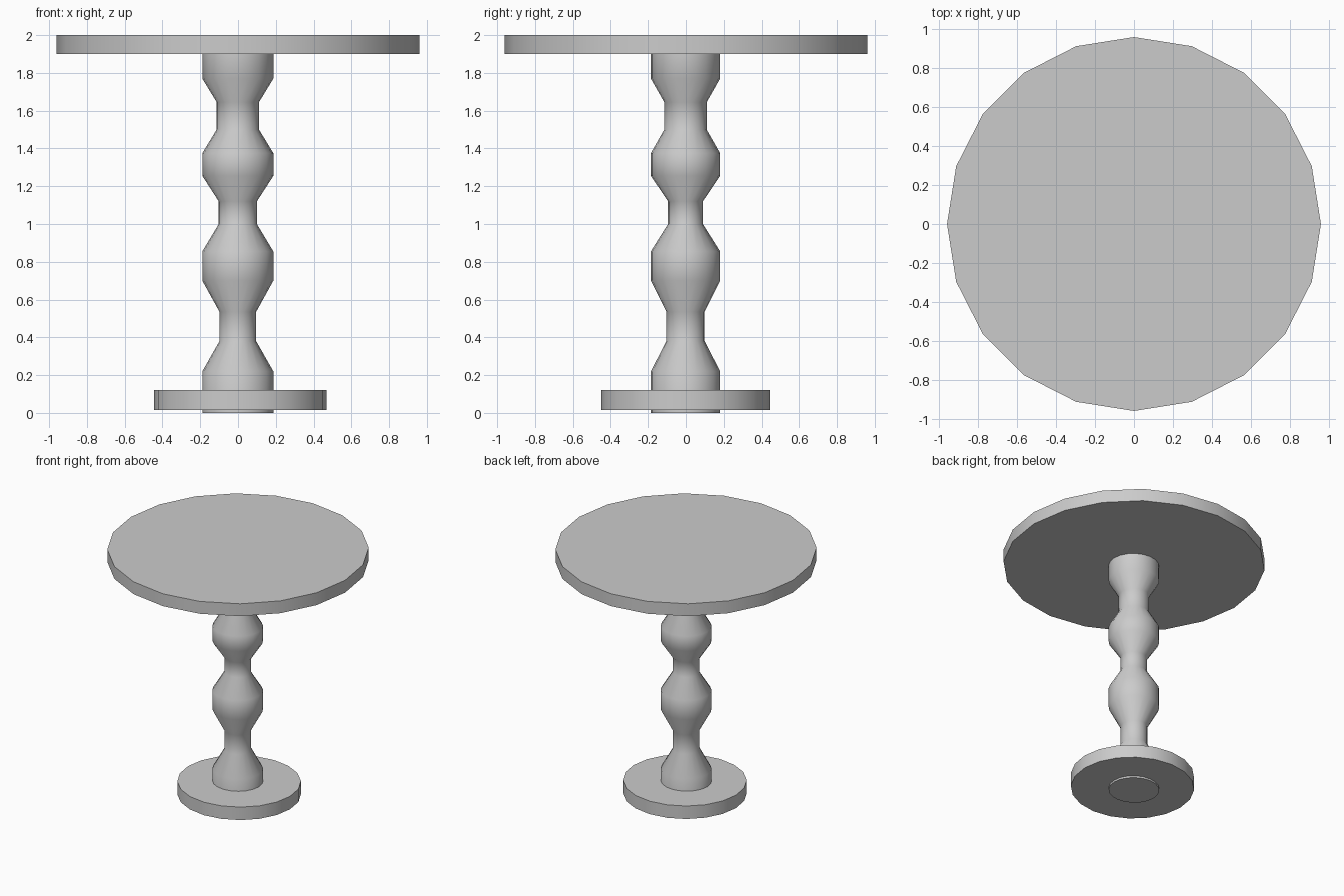
import bpy
import bmesh
from math import cos, sin, pi, radians

if "Cube" in bpy.data.objects:
    bpy.data.objects.remove(bpy.data.objects["Cube"])

SIDES = 20


def lathe(name, rings, cx=0.0, cy=0.0):
    """Stack elliptical rings (z, rx, ry) into a capped turned solid."""
    bm = bmesh.new()
    loops = []
    for z, rx, ry in rings:
        loops.append([bm.verts.new((cx + rx * cos(2 * pi * i / SIDES),
                                    cy + ry * sin(2 * pi * i / SIDES), z))
                      for i in range(SIDES)])
    for a, b in zip(loops, loops[1:]):
        for i in range(SIDES):
            j = (i + 1) % SIDES
            bm.faces.new((a[i], a[j], b[j], b[i]))
    bm.faces.new(loops[0][::-1])
    bm.faces.new(loops[-1])
    mesh = bpy.data.meshes.new(name)
    bm.to_mesh(mesh)
    bm.free()
    obj = bpy.data.objects.new(name, mesh)
    bpy.context.collection.objects.link(obj)
    bpy.ops.object.select_all(action='DESELECT')
    obj.select_set(True)
    bpy.context.view_layer.objects.active = obj
    bpy.ops.object.shade_smooth_by_angle(angle=radians(40))
    return obj


# Round table top
lathe("table_top", [(1.9, 0.96, 0.96), (2.0, 0.96, 0.96)])

# Foot disc, slightly raised off the floor
lathe("foot_disc", [(0.015, 0.457, 0.448), (0.12, 0.457, 0.448)], 0.012, -0.003)

# Turned post: wide bulges alternating with narrow necks
W = (0.188, 0.183)
profile = [(0.0, *W), (0.22, *W),
           (0.38, 0.097, 0.101), (0.535, 0.097, 0.101),
           (0.70, *W), (0.855, *W),
           (1.0, 0.101, 0.092), (1.12, 0.101, 0.092),
           (1.255, *W), (1.375, *W),
           (1.5, 0.112, 0.112), (1.645, 0.112, 0.112),
           (1.77, *W), (1.9, *W)]
lathe("turned_post", profile, -0.001, -0.002)
